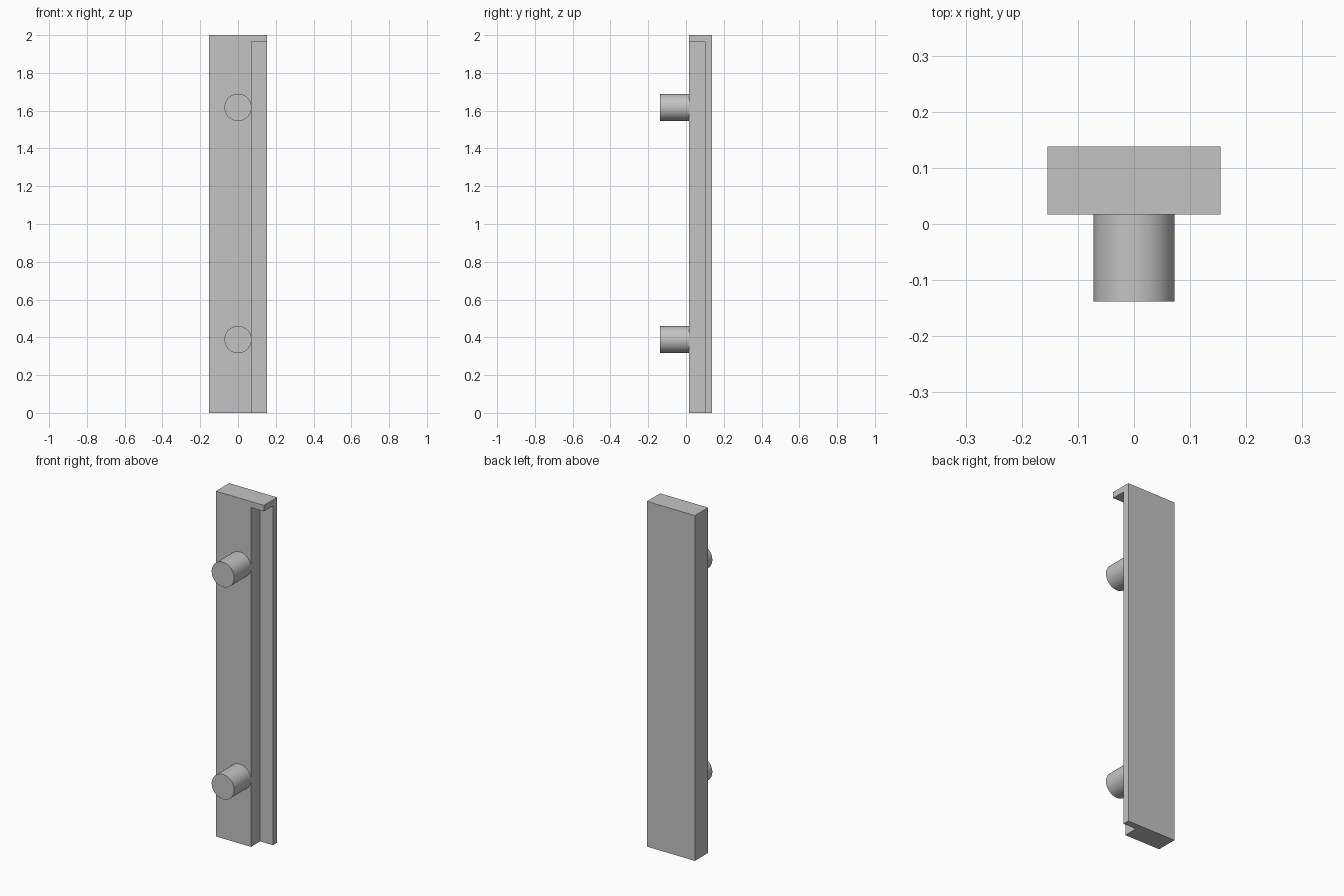
import bpy
import math

cube = bpy.data.objects.get("Cube")
if cube:
    bpy.data.objects.remove(cube, do_unlink=True)

# Single plain grey finish
grey = bpy.data.materials.new("plain grey")
grey.use_nodes = True
COLOUR = (0.55, 0.55, 0.55, 1.0)
grey.diffuse_color = COLOUR
grey.node_tree.nodes["Principled BSDF"].inputs["Base Color"].default_value = COLOUR


def box(name, low, high):
    """Box between two opposite corners."""
    centre = [(a + b) / 2 for a, b in zip(low, high)]
    bpy.ops.mesh.primitive_cube_add(size=1, location=centre)
    obj = bpy.context.object
    obj.name = name
    obj.scale = [b - a for a, b in zip(low, high)]
    bpy.ops.object.transform_apply(location=True, rotation=True, scale=True)
    obj.data.materials.append(grey)
    return obj


HALF_WIDTH = 0.154
FRONT, BACK = 0.017, 0.138
PEG_RADIUS, PEG_TIP = 0.072, -0.138

# Long bar with a rebate along its left front edge, closed at the top
bar = box("bar", (-HALF_WIDTH, FRONT, 0), (HALF_WIDTH, BACK, 2))
cutter = box("rebate_cutter", (PEG_RADIUS, FRONT - 0.1, -0.1), (HALF_WIDTH + 0.1, 0.1, 1.965))
cutter.hide_render = True
rebate = bar.modifiers.new("rebate", "BOOLEAN")
rebate.operation = "DIFFERENCE"
rebate.solver = "EXACT"
rebate.object = cutter
bpy.context.view_layer.objects.active = bar
bpy.ops.object.modifier_apply(modifier=rebate.name)
bpy.data.objects.remove(cutter, do_unlink=True)

# Two round pegs on the front face
for name, height in (("lower_peg", 0.388), ("upper_peg", 1.617)):
    bpy.ops.mesh.primitive_cylinder_add(
        vertices=64, radius=PEG_RADIUS, depth=FRONT - PEG_TIP,
        location=(0, (FRONT + PEG_TIP) / 2, height), rotation=(math.pi / 2, 0, 0))
    peg = bpy.context.object
    peg.name = name
    peg.data.materials.append(grey)
    bpy.ops.object.shade_smooth_by_angle(angle=math.radians(30))
